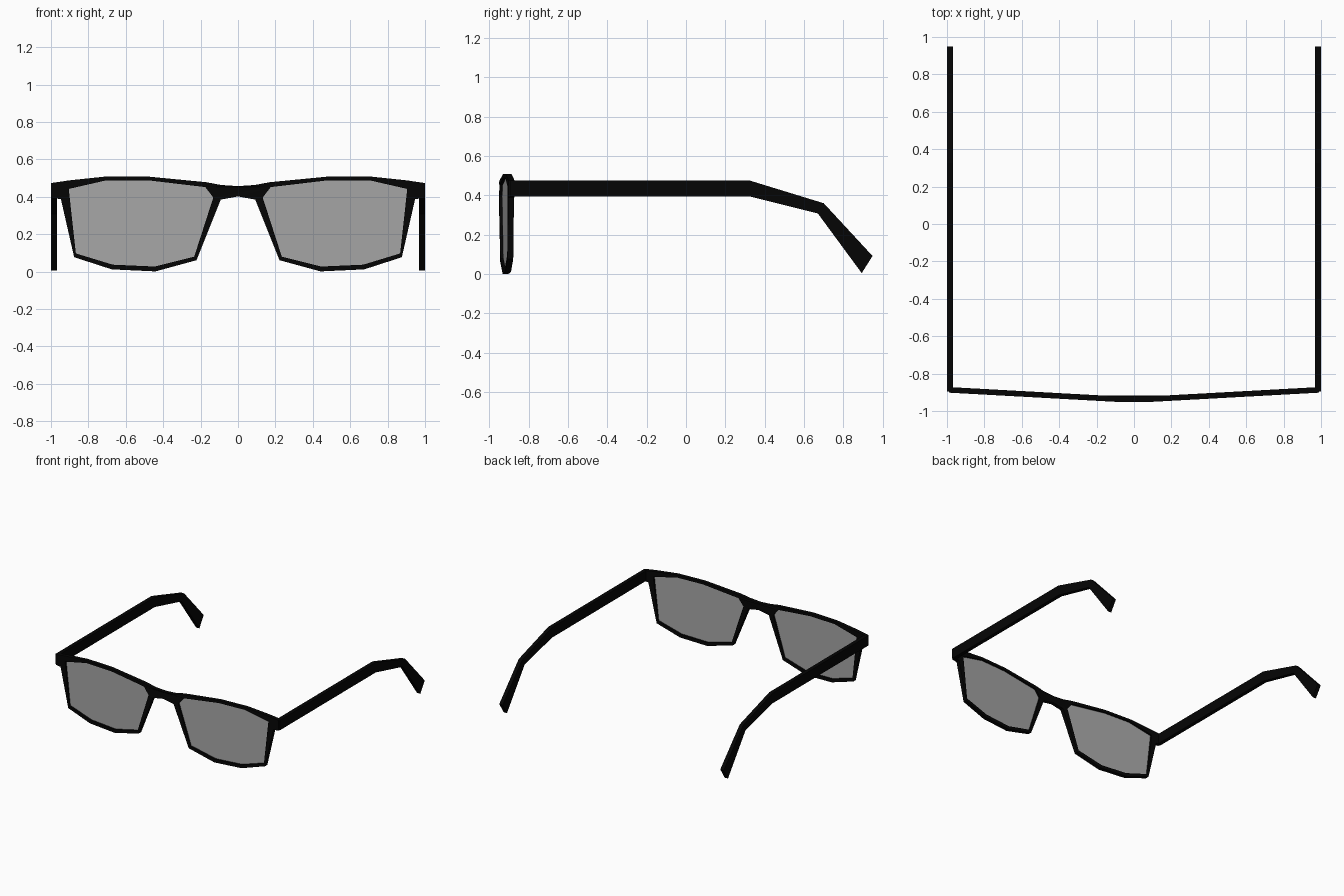
import bpy, bmesh
from mathutils import Vector

if "Cube" in bpy.data.objects:
    bpy.data.objects.remove(bpy.data.objects["Cube"])


def material(name, rgba):
    m = bpy.data.materials.new(name)
    m.diffuse_color = rgba
    m.use_nodes = True
    m.node_tree.nodes["Principled BSDF"].inputs["Base Color"].default_value = m.diffuse_color
    return m


black = material("black_plastic", (0.0015, 0.0015, 0.0015, 1))
tint = material("grey_glass", (0.385, 0.385, 0.385, 1))


def slab(name, loops, depth, place, mat):
    """Fill 2D loops (holes allowed), thicken by depth and map into 3D."""
    cu = bpy.data.curves.new(name, 'CURVE')
    cu.dimensions = '2D'
    cu.fill_mode = 'BOTH'
    cu.extrude = depth / 2
    for loop in loops:
        s = cu.splines.new('POLY')
        s.points.add(len(loop) - 1)
        for p, (u, v) in zip(s.points, loop):
            p.co = (u, v, 0, 1)
        s.use_cyclic_u = True
    tmp = bpy.data.objects.new(name + "_curve", cu)
    bpy.context.collection.objects.link(tmp)
    bpy.context.view_layer.update()
    dg = bpy.context.evaluated_depsgraph_get()
    me = bpy.data.meshes.new_from_object(tmp.evaluated_get(dg))
    bpy.data.objects.remove(tmp)
    bm = bmesh.new()
    bm.from_mesh(me)
    bmesh.ops.remove_doubles(bm, verts=bm.verts, dist=1e-4)
    for v in bm.verts:
        v.co = Vector(place(*v.co))
    bmesh.ops.recalc_face_normals(bm, faces=bm.faces)
    for f in bm.faces:
        f.smooth = False
    bm.to_mesh(me)
    bm.free()
    me.materials.clear()
    me.materials.append(mat)
    ob = bpy.data.objects.new(name, me)
    bpy.context.collection.objects.link(ob)
    return ob


def bend(x):
    # the front sweeps back slightly from the bridge to the hinges
    return max(-0.936, -0.887 - (0.985 - abs(x)) * 0.055)


def on_front(u, v, w):
    return (u, bend(u) + w, v)


def flip(loop):
    return [(-u, v) for u, v in reversed(loop)]


# Front frame: half outline from the bridge top round to the bridge underside
half = [(0.09, 0.463), (0.17, 0.478), (0.48, 0.508), (0.71, 0.508), (0.90, 0.488),
        (0.99, 0.475), (0.99, 0.392), (0.947, 0.388), (0.876, 0.077), (0.675, 0.012),
        (0.442, 0.001), (0.222, 0.061), (0.092, 0.385)]
hole = [(0.175, 0.452), (0.48, 0.488), (0.705, 0.488), (0.905, 0.442), (0.867, 0.097),
        (0.67, 0.037), (0.446, 0.027), (0.234, 0.08), (0.132, 0.396)]
outline = [(0, 0.457)] + half + [(0, 0.402)] + flip(half)
slab("front_frame", [outline, hole, flip(hole)], 0.03, on_front, black)

# Temple arm side profile (y, z)
arm = [(-0.895, 0.475), (0.325, 0.475), (0.70, 0.36), (0.948, 0.092),
       (0.893, 0.005), (0.67, 0.308), (0.325, 0.394), (-0.895, 0.394)]

# Lenses and temple arms, one pair per side
for side, s in (("left", -1), ("right", 1)):
    slab(side + "_temple_arm", [arm], 0.03,
         lambda u, v, w, s=s: (s * 0.984 + w, u, v), black)
    me = bpy.data.meshes.new(side + "_lens")
    pts = hole if s > 0 else flip(hole)
    me.from_pydata([on_front(u, v, 0) for u, v in reversed(pts)], [], [range(len(pts))])
    me.materials.append(tint)
    bpy.context.collection.objects.link(bpy.data.objects.new(side + "_lens", me))
